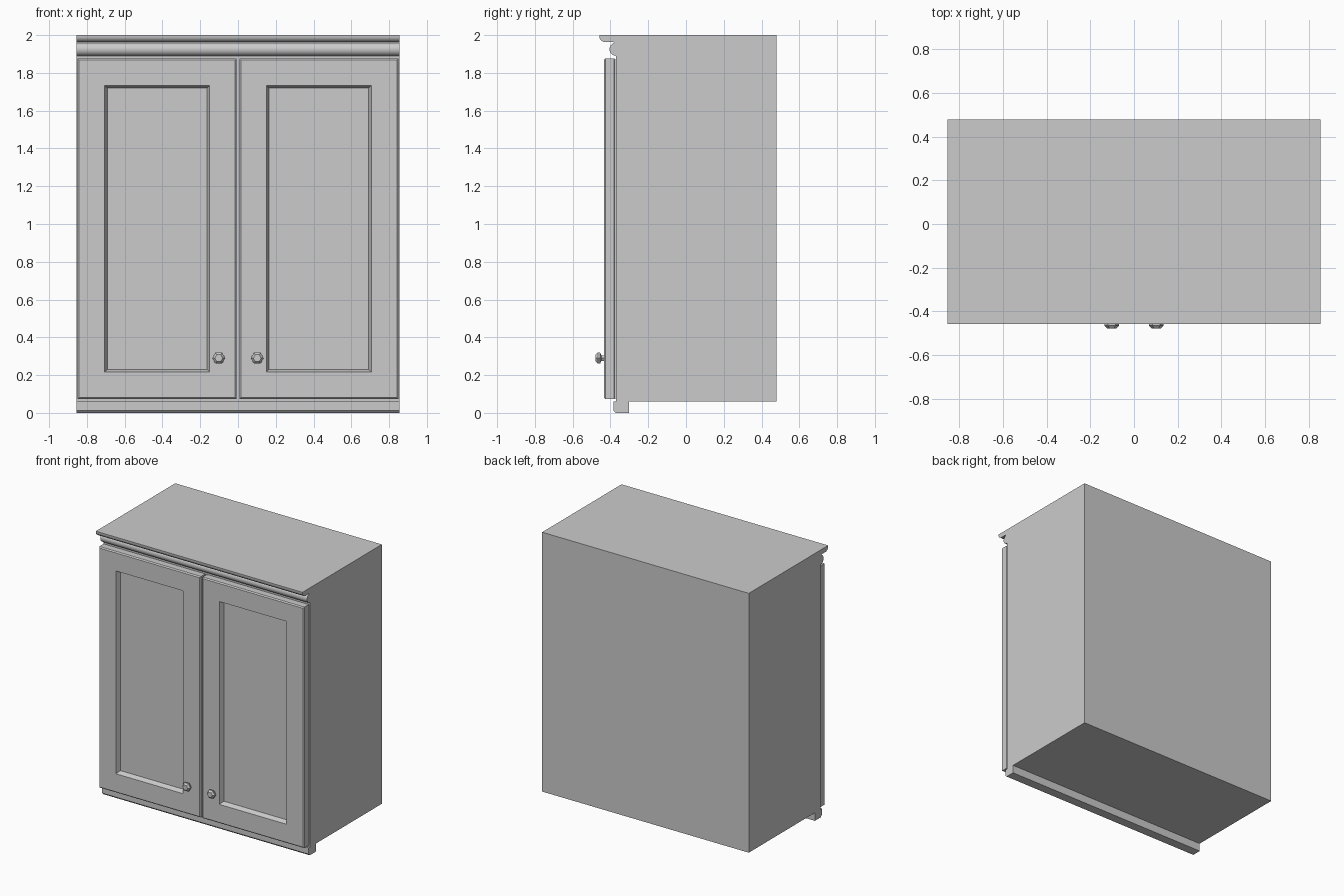
import bpy, bmesh, math
from mathutils import Vector

default = bpy.data.objects.get("Cube")
if default:
    bpy.data.objects.remove(default, do_unlink=True)

# One painted finish for the whole cabinet
paint = bpy.data.materials.new("light_grey_paint")
paint.use_nodes = True
GREY = (0.6, 0.6, 0.6, 1)
paint.diffuse_color = GREY
paint.node_tree.nodes["Principled BSDF"].inputs["Base Color"].default_value = GREY

HALF_W, BACK, FRONT = 0.855, 0.479, -0.37


def finish(name, bm, smooth_angle=None):
    bmesh.ops.recalc_face_normals(bm, faces=bm.faces[:])
    mesh = bpy.data.meshes.new(name)
    bm.to_mesh(mesh)
    bm.free()
    mesh.materials.append(paint)
    obj = bpy.data.objects.new(name, mesh)
    bpy.context.collection.objects.link(obj)
    if smooth_angle:
        bpy.ops.object.select_all(action="DESELECT")
        obj.select_set(True)
        bpy.context.view_layer.objects.active = obj
        bpy.ops.object.shade_smooth_by_angle(angle=math.radians(smooth_angle))
    return obj


def loft(bm, loops):
    """Skin a list of equal point loops and cap both ends."""
    rings = [[bm.verts.new(p) for p in loop] for loop in loops]
    for a, b in zip(rings, rings[1:]):
        for i in range(len(a)):
            j = (i + 1) % len(a)
            bm.faces.new((a[i], a[j], b[j], b[i]))
    bm.faces.new(rings[0])
    bm.faces.new(rings[-1])


def extrude_x(name, profile, smooth_angle=None):
    """Run a (y, z) profile across the full cabinet width."""
    bm = bmesh.new()
    loft(bm, [[(x, y, z) for y, z in profile] for x in (-HALF_W, HALF_W)])
    return finish(name, bm, smooth_angle)


def arc(cy, cz, r, start, end, steps):
    angles = [math.radians(start + (end - start) * i / steps) for i in range(steps + 1)]
    return [(cy + r * math.cos(a), cz + r * math.sin(a)) for a in angles]


# Carcass
extrude_x("cabinet_body", [(FRONT, 0.06), (BACK, 0.06), (BACK, 1.89), (FRONT, 1.89)])

# Crown slab with a lip and a rounded bead underneath
lip = [(-0.459, 2.0), (-0.459, 1.987), (-0.453, 1.975), (-0.437, 1.963), (-0.383, 1.963)]
bead = arc(-0.37, 1.925, 0.035, 110, 250, 12)
extrude_x("crown_moulding", [(BACK, 2.0)] + lip + bead + [(FRONT, 1.89), (BACK, 1.89)], 40)

# Bottom rail with an eased front edge
extrude_x("bottom_rail", [(-0.385, 0.06), (-0.385, 0.013), (-0.372, 0), (-0.302, 0), (-0.302, 0.06)])

# Doors: nested rectangles give the eased edge and the sunken panel
DOOR_RINGS = [(0.004, FRONT), (0.004, -0.378), (0, -0.38), (0, -0.427), (0.008, -0.435),
              (0.143, -0.435), (0.157, -0.4)]
# Knob: (radius, y) steps of a six-sided turning
KNOB_STEPS = [(0.017, -0.43), (0.017, -0.448), (0.034, -0.455), (0.034, -0.466), (0.021, -0.479)]

for side, label in ((1, "left"), (-1, "right")):
    bm = bmesh.new()
    loft(bm, [[(side * x, y, z) for x, z in ((0.007 + d, 0.073 + d), (0.849 - d, 0.073 + d),
                                           (0.849 - d, 1.876 - d), (0.007 + d, 1.876 - d))]
              for d, y in DOOR_RINGS])
    finish(label + "_door", bm)

    bm = bmesh.new()
    loft(bm, [[(side * 0.102 + r * math.cos(k * math.pi / 3), y, 0.29 + r * math.sin(k * math.pi / 3))
               for k in range(6)] for r, y in KNOB_STEPS])
    finish(label + "_knob", bm)
